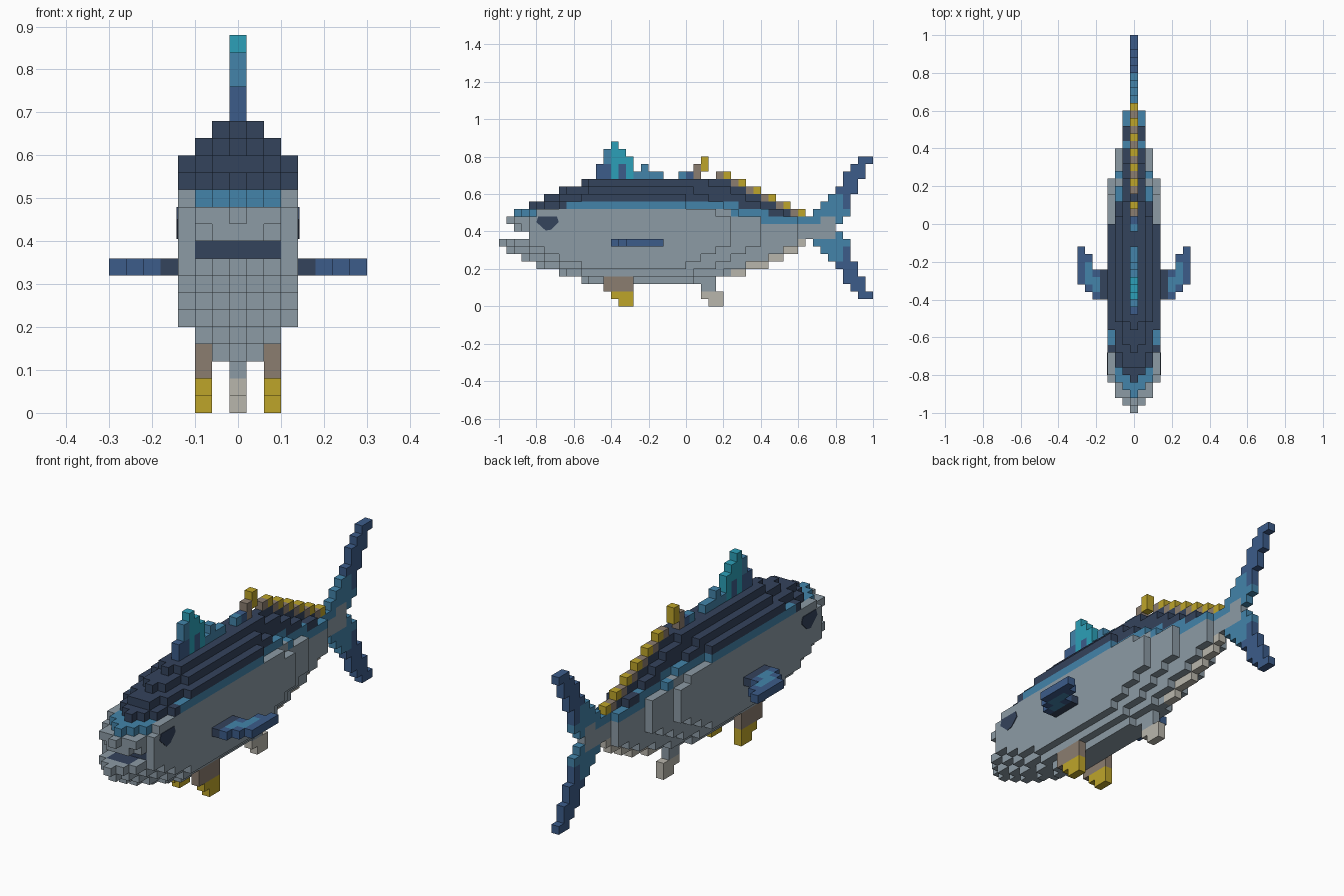
import bpy
import bmesh

if "Cube" in bpy.data.objects:
    bpy.data.objects.remove(bpy.data.objects["Cube"])

U = 0.04  # block size


def linear(c):
    c /= 255
    return c / 12.92 if c <= 0.04045 else ((c + 0.055) / 1.055) ** 2.4


COLOURS = {
    "silver": (140, 155, 165), "midnight": (52, 67, 92), "navy": (60, 92, 138),
    "steel_blue": (67, 132, 170), "teal": (44, 160, 184), "yellow": (190, 165, 42),
    "brown": (139, 125, 112), "beige": (185, 182, 172),
}
NAMES = list(COLOURS)
MATS = []
for name, rgb in COLOURS.items():
    m = bpy.data.materials.new(name)
    col = (*[linear(c) for c in rgb], 1)
    m.use_nodes = True
    m.diffuse_color = col
    bsdf = m.node_tree.nodes["Principled BSDF"]
    bsdf.inputs["Base Color"].default_value = col
    bsdf.inputs["Roughness"].default_value = 0.8
    MATS.append(m)

# Outward direction and the four corners of each block side
SIDES = {
    (1, 0, 0): [(1, 0, 0), (1, 1, 0), (1, 1, 1), (1, 0, 1)],
    (-1, 0, 0): [(0, 0, 0), (0, 0, 1), (0, 1, 1), (0, 1, 0)],
    (0, 1, 0): [(0, 1, 0), (0, 1, 1), (1, 1, 1), (1, 1, 0)],
    (0, -1, 0): [(0, 0, 0), (1, 0, 0), (1, 0, 1), (0, 0, 1)],
    (0, 0, 1): [(0, 0, 1), (1, 0, 1), (1, 1, 1), (0, 1, 1)],
    (0, 0, -1): [(0, 0, 0), (0, 1, 0), (1, 1, 0), (1, 0, 0)],
}


def finish(name, bm):
    me = bpy.data.meshes.new(name)
    bm.to_mesh(me)
    bm.free()
    for m in MATS:
        me.materials.append(m)
    ob = bpy.data.objects.new(name, me)
    bpy.context.collection.objects.link(ob)
    return ob


def blocks(name, cells, colour):
    """Skin a set of (x, y, z) blocks; colour(cell, direction) names the colour."""
    bm = bmesh.new()
    verts = {}
    for c in sorted(cells):
        for d, corners in SIDES.items():
            if tuple(a + b for a, b in zip(c, d)) in cells:
                continue
            face = []
            for q in corners:
                p = tuple(a + b for a, b in zip(c, q))
                if p not in verts:
                    verts[p] = bm.verts.new(((p[0] - 0.5) * U, p[1] * U - 1, p[2] * U))
                face.append(verts[p])
            bm.faces.new(face).material_index = NAMES.index(colour(c, d))
    return finish(name, bm)


def rows(x, table):
    """Blocks at one x from {height: (first, last + 1)} rows along y."""
    return {(x, j, k) for k, (a, b) in table.items() for j in range(a, b)}


# Body: one side outline per layer outward from the middle
# (lowest row, row starts, row ends)
LAYERS = [
    (3, [11, 8, 5, 3, 1, 0, 4, 2, 1, 2, 4, 6, 8, 11],
        [29, 33, 36, 38, 40, 41, 41, 41, 41, 39, 37, 35, 33, 31]),
    (3, [12, 9, 6, 4, 2, 1, 4, 2, 2, 3, 5, 6, 9, 12],
        [26, 30, 33, 36, 38, 40, 40, 40, 40, 38, 35, 33, 31, 28]),
    (4, [11, 8, 6, 4, 2, 4, 3, 2, 4, 6, 8, 12],
        [26, 29, 31, 33, 35, 35, 35, 35, 32, 30, 28, 26]),
    (5, [11, 8, 6, 4, 4, 4, 4, 5, 8, 11],
        [25, 27, 29, 31, 31, 31, 31, 29, 25, 25]),
]
body = set()
for i, (low, starts, ends) in enumerate(LAYERS):
    table = {low + n: ab for n, ab in enumerate(zip(starts, ends))}
    body |= rows(i, table) | rows(-i, table)


def body_colour(c, d):
    x, j, k = abs(c[0]), c[1], c[2]
    # dark mouth: back wall and floor
    if x <= 2 and k == 9 and j <= 4 and d[1] < 0:
        return "midnight"
    if x <= 1 and k == 8 and 2 <= j <= 4 and d[2] > 0:
        return "midnight"
    # pale belly finlets
    if x == 0 and j >= 31 and k <= 8 and (0, j, k - 1) not in body:
        return "beige"
    # dark back, blue band, silver flanks
    if k >= 14 or (k == 13 and (j < 9 or j > 31)) or (k == 12 and j >= 36):
        return "midnight"
    if k == 13 or (k == 12 and (j >= 31 or (j < 6 and x <= 2))) or (k == 11 and j >= 35):
        return "steel_blue"
    return "silver"


blocks("body", body, body_colour)

# Forked tail fin, mirrored about row 10
half = {0: (41, 45), 1: (41, 46), 2: (42, 47), 3: (43, 47), 4: (44, 47),
        5: (45, 48), 6: (46, 48), 7: (46, 49), 8: (47, 49), 9: (48, 50)}
tail = {10 + s * n: ab for n, ab in half.items() for s in (1, -1)}


def tail_colour(c, d):
    _, j, k = c
    if k in (9, 10) and j < 45 or k == 11 and 43 <= j < 45:
        return "silver"
    return "navy" if abs(k - 10) >= 5 or j >= 46 and abs(k - 10) > 2 else "steel_blue"


blocks("tail_fin", rows(0, tail), tail_colour)

# Front dorsal fin: spiky column tops
tops = [19, 21, 22, 21, 20, 18, 19, 18, 18]
dorsal = {(0, 13 + n, k) for n, t in enumerate(tops) for k in range(17, t)}


def dorsal_colour(c, d):
    _, j, k = c
    if j in (15, 17) or (j == 16 and k >= 19):
        return "teal"
    return "navy" if k < 19 and j in (13, 14, 16) else "steel_blue"


blocks("front_dorsal_fin", dorsal, dorsal_colour)

# Rear dorsal fin
rear = {(0, 24, 17): "steel_blue", (0, 25, 17): "navy", (0, 26, 17): "brown",
        (0, 26, 18): "brown", (0, 27, 18): "yellow", (0, 27, 19): "yellow"}
blocks("rear_dorsal_fin", set(rear), lambda c, d: rear[c])

# Row of finlets stepping down to the tail
finlets = {(0, 29 + 2 * n + e, 17 - n) for n in range(6) for e in (0, 1)}
blocks("back_finlets", finlets, lambda c, d: "yellow" if c[1] % 2 == 0 else "brown")

# Anal fin
blocks("anal_fin", rows(0, {2: (27, 29), 1: (27, 30), 0: (28, 30)}),
       lambda c, d: "silver" if c[2] == 2 else "beige")

# Paired fins and eyes
PECTORAL = {4: (15, 19), 5: (15, 19), 6: (16, 21), 7: (17, 22)}


def pectoral_colour(c, d):
    x, j = abs(c[0]), c[1]
    if x == 4:
        return "midnight"
    a, b = PECTORAL[x]
    return "steel_blue" if x < 7 and a < j < b - 1 and d[2] else "navy"


# Eye outline in y, z
EYE = [(-0.79, 0.48), (-0.69, 0.48), (-0.68, 0.45), (-0.72, 0.41), (-0.75, 0.405), (-0.80, 0.45)]

for side, s in (("left", 1), ("right", -1)):
    fin = {(s * x, j, 8) for x, (a, b) in PECTORAL.items() for j in range(a, b)}
    blocks(side + "_pectoral_fin", fin, pectoral_colour)
    blocks(side + "_pelvic_fin", rows(2 * s, {3: (14, 18), 2: (14, 18), 1: (15, 18), 0: (16, 18)}),
           lambda c, d: "brown" if c[2] >= 2 else "yellow")
    bm = bmesh.new()
    f = bm.faces.new([bm.verts.new((s * 0.138, y, z)) for y, z in EYE])
    out = bmesh.ops.extrude_face_region(bm, geom=[f])["geom"]
    bmesh.ops.translate(bm, vec=(s * 0.005, 0, 0),
                        verts=[v for v in out if isinstance(v, bmesh.types.BMVert)])
    bmesh.ops.recalc_face_normals(bm, faces=bm.faces)
    for f in bm.faces:
        f.material_index = NAMES.index("midnight")
    finish(side + "_eye", bm)
